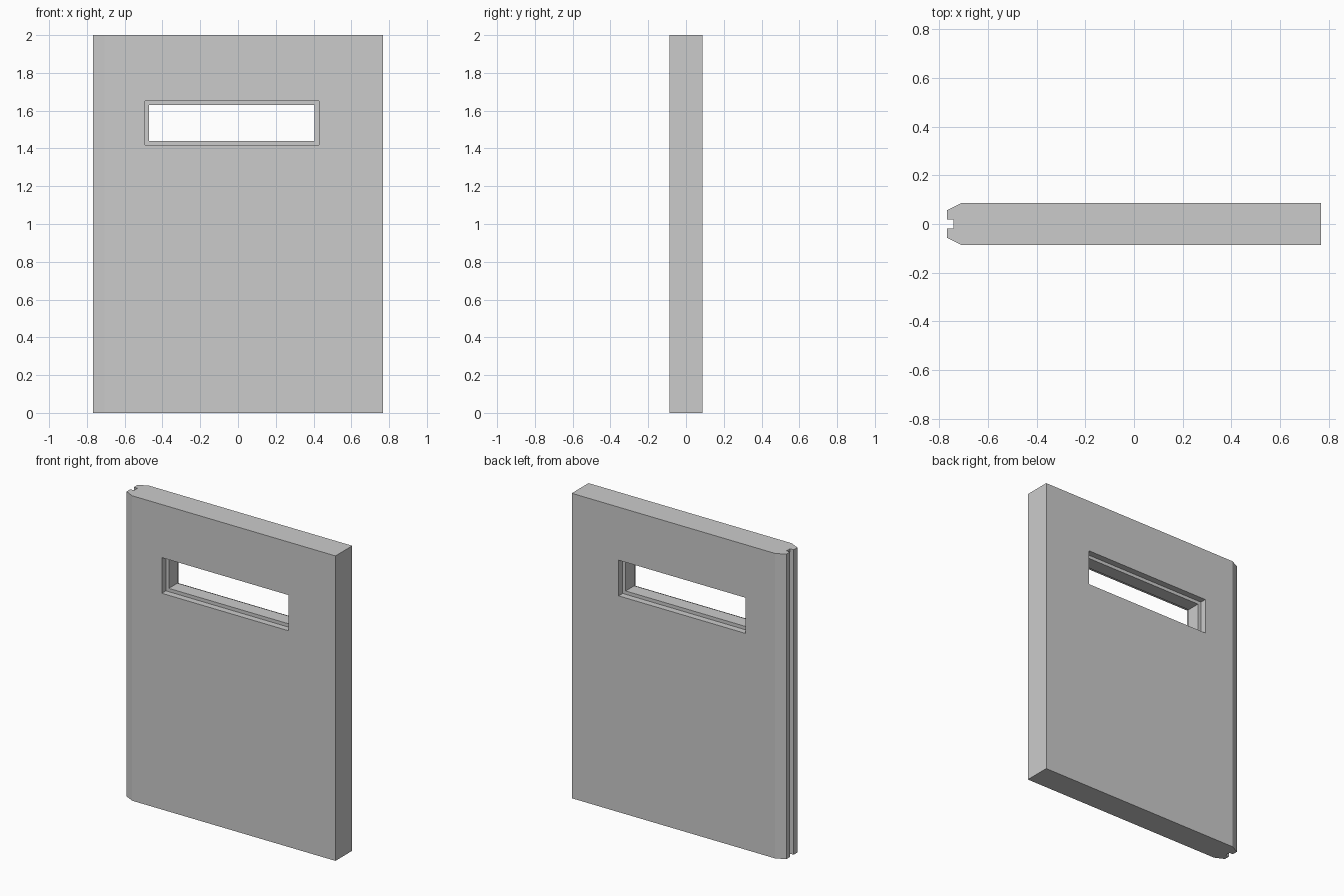
import bpy
import bmesh

if "Cube" in bpy.data.objects:
    bpy.data.objects.remove(bpy.data.objects["Cube"])

W, T, H = 0.768, 0.087, 2.0   # half width, half thickness, height
RECESS = 0.042                # depth of the window rebate on each face


def make_object(name, bm):
    bmesh.ops.recalc_face_normals(bm, faces=bm.faces)
    mesh = bpy.data.meshes.new(name)
    bm.to_mesh(mesh)
    bm.free()
    obj = bpy.data.objects.new(name, mesh)
    bpy.context.collection.objects.link(obj)
    return obj


def extruded_plan(name, points, height):
    bm = bmesh.new()
    face = bm.faces.new([bm.verts.new((x, y, 0)) for x, y in points])
    top = bmesh.ops.extrude_face_region(bm, geom=[face])["geom"]
    verts = [v for v in top if isinstance(v, bmesh.types.BMVert)]
    bmesh.ops.translate(bm, verts=verts, vec=(0, 0, height))
    return make_object(name, bm)


def box(name, lo, hi):
    bm = bmesh.new()
    bmesh.ops.create_cube(bm, size=1)
    for v in bm.verts:
        v.co = [a + (c + 0.5) * (b - a) for a, b, c in zip(lo, hi, v.co)]
    return make_object(name, bm)


def cut(target, cutter):
    mod = target.modifiers.new(cutter.name, 'BOOLEAN')
    mod.operation = 'DIFFERENCE'
    mod.solver = 'EXACT'
    mod.object = cutter
    cutter.hide_render = True
    bpy.context.view_layer.objects.active = target
    bpy.ops.object.modifier_apply(modifier=mod.name)
    bpy.data.objects.remove(cutter)


# Panel: square right edge, chamfered left edge with a seal groove
half = [(W, T), (-0.707, T), (-W, 0.057), (-W, 0.018), (-W + 0.026, 0.018)]
plan = half + [(x, -y) for x, y in reversed(half)]
panel = extruded_plan("door_panel", plan, H)

# Window opening, with a wider rebate on the front and back faces
cut(panel, box("window_opening", (-0.47, -0.2, 1.44), (0.406, 0.2, 1.63)))
for name, y0, y1 in (("front_rebate", -0.2, RECESS - T),
                     ("back_rebate", T - RECESS, 0.2)):
    cut(panel, box(name, (-0.492, y0, 1.418), (0.428, y1, 1.652)))
